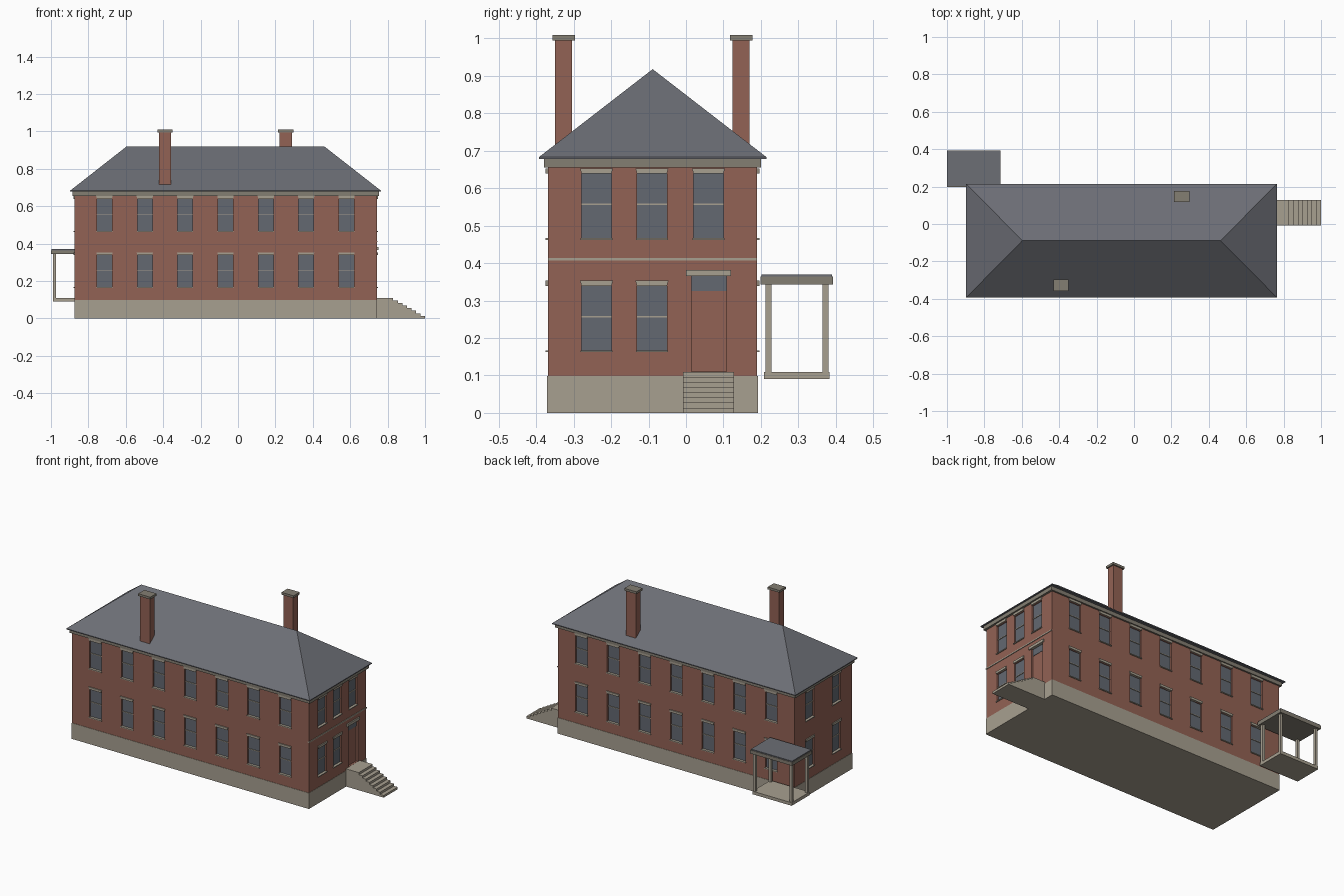
import bpy, bmesh
from mathutils import Matrix, Vector

cube = bpy.data.objects.get("Cube")
if cube:
    bpy.data.objects.remove(cube, do_unlink=True)


def material(name, r, g, b):
    m = bpy.data.materials.new(name)
    m.use_nodes = True
    m.diffuse_color = (r, g, b, 1)
    m.node_tree.nodes["Principled BSDF"].inputs["Base Color"].default_value = (r, g, b, 1)
    return m


STONE = material("pale stone", 0.39, 0.35, 0.28)
TRIM = material("grey trim", 0.23, 0.21, 0.17)
BRICK = material("red brick", 0.29, 0.122, 0.089)
SLATE = material("roof slate", 0.15, 0.156, 0.178)
GLASS = material("window glass", 0.125, 0.14, 0.165)


def box(bm, lo, hi, frame=Matrix(), flare=0):
    """Add a box; flare widens its top along the first axis."""
    size = Vector(hi) - Vector(lo)
    mid = (Vector(hi) + Vector(lo)) / 2
    verts = bmesh.ops.create_cube(bm, size=1)["verts"]
    for v in verts:
        if v.co.z > 0 and flare:
            v.co.x *= 1 + 2 * flare / size.x
        v.co = frame @ (v.co * size + mid)


def finish(name, bm, mat):
    bmesh.ops.recalc_face_normals(bm, faces=bm.faces)
    mesh = bpy.data.meshes.new(name)
    bm.to_mesh(mesh)
    bm.free()
    mesh.materials.append(mat)
    ob = bpy.data.objects.new(name, mesh)
    bpy.context.collection.objects.link(ob)
    return ob


def boxes(name, mat, *pairs):
    bm = bmesh.new()
    for lo, hi in pairs:
        box(bm, lo, hi)
    return finish(name, bm, mat)


def prism(name, mat, outline, y0, y1):
    """Extrude an x-z outline along y."""
    bm = bmesh.new()
    face = bm.faces.new([bm.verts.new((x, y0, z)) for x, z in outline])
    ext = bmesh.ops.extrude_face_region(bm, geom=[face])["geom"]
    moved = [g for g in ext if isinstance(g, bmesh.types.BMVert)]
    bmesh.ops.translate(bm, verts=moved, vec=(0, y1 - y0, 0))
    return finish(name, bm, mat)


# Main block
X0, X1, Y0, Y1 = -0.873, 0.742, -0.369, 0.19
EAVE = 0.68
boxes("foundation", STONE, ((X0 - .002, Y0 - .002, 0), (X1 + .002, Y1 + .002, .098)))
walls = boxes("brick_walls", BRICK, ((X0, Y0, .09), (X1, Y1, .66)))
boxes("cornice", TRIM, ((X0 - .011, Y0 - .01, .655), (X1 + .013, Y1 + .01, EAVE)))
boxes("belt_course", STONE, ((X1 - .01, Y0, .407), (X1 + .004, Y1, .414)))


# Each wall frame: x runs along the wall, y points outward, z is up
def wall_frame(origin, along, outward):
    m = Matrix((along, outward, (0, 0, 1))).transposed().to_4x4()
    return Matrix.Translation(origin) @ m


front = wall_frame((0, Y0, 0), (1, 0, 0), (0, -1, 0))
back = wall_frame((0, Y1, 0), (1, 0, 0), (0, 1, 0))
right = wall_frame((X1, 0, 0), (0, 1, 0), (1, 0, 0))
left = wall_frame((X0, 0, 0), (0, 1, 0), (-1, 0, 0))
LOWER, UPPER = .165, .465

long_side = [-0.714 + .2157 * i for i in range(7)]
windows = [(f, u, z) for f in (front, back) for u in long_side for z in (LOWER, UPPER)]
windows += [(left, u, z) for u in (-.22, .04) for z in (LOWER, UPPER)]
windows += [(right, u, z) for u in (-.239, -.091) for z in (LOWER, UPPER)]
windows.append((right, .06, UPPER))

# Windows: recess, pane, meeting rail, splayed lintel and sill
recess, pane, rail, lintel, sill = (bmesh.new() for _ in range(5))
for f, u, z in windows:
    a, b = u - .04, u + .04
    box(recess, (a, -.012, z), (b, .02, z + .174), f)
    box(pane, (a, -.018, z), (b, -.010, z + .174), f)
    box(rail, (a, -.012, z + .09), (b, -.006, z + .094), f)
    box(lintel, (a, -.01, z + .174), (b, .006, z + .188), f, flare=.004)
    box(sill, (a - .003, -.012, z - .003), (b + .003, .006, z + .002), f)

# Doorway with a transom light and a shallow hood
box(recess, (.015, -.012, .11), (.108, .02, .367), right)
box(pane, (.015, -.018, .325), (.108, -.010, .367), right)
finish("window_panes", pane, GLASS)
finish("window_rails", rail, STONE)
finish("window_lintels", lintel, STONE)
finish("window_sills", sill, STONE)
boxes("door_hood", STONE, ((X1 - .01, 0, .366), (X1 + .008, .12, .382)))

cutter = finish("recess_cutter", recess, BRICK)
cutter.hide_render = True
mod = walls.modifiers.new("recesses", "BOOLEAN")
mod.operation, mod.solver, mod.object = "DIFFERENCE", "EXACT", cutter
bpy.context.view_layer.objects.active = walls
bpy.ops.object.modifier_apply(modifier=mod.name)
bpy.data.objects.remove(cutter, do_unlink=True)

# Hipped roof: a thin eave slab whose top rises to a ridge
RX0, RX1, RY0, RY1 = -0.897, 0.764, -0.393, 0.215
RIDGE_Y, RIDGE_Z = -.089, .918
bm = bmesh.new()
low, high = ([bm.verts.new((x, y, z)) for x, y in
              ((RX0, RY0), (RX1, RY0), (RX1, RY1), (RX0, RY1))] for z in (EAVE - .002, EAVE + .003))
p = bm.verts.new((-.597, RIDGE_Y, RIDGE_Z))
q = bm.verts.new((.463, RIDGE_Y, RIDGE_Z))
bm.faces.new(low)
for i in range(4):
    j = (i + 1) % 4
    bm.faces.new((low[i], low[j], high[j], high[i]))
a, b, c, d = high
for ring in ((a, b, q, p), (b, c, q), (c, d, p, q), (d, a, p)):
    bm.faces.new(ring)
finish("hipped_roof", bm, SLATE)

# Chimneys
for name, x, y in (("front_chimney", -.39, -.327), ("back_chimney", .256, .147)):
    boxes(name, BRICK, ((x - .033, y - .023, .70), (x + .033, y + .023, .997)))
    boxes(name + "_cap", TRIM, ((x - .041, y - .03, .995), (x + .041, y + .03, 1.009)))

# Entrance stair: landing and a straight flight, solid to the ground
STEPS, TOP, START, END = 8, .109, .83, 1.0
outline = [(X1, 0), (X1, TOP)]
for i in range(STEPS):
    x = START + (END - START) * i / (STEPS - 1)
    outline += [(x, TOP * (1 - i / STEPS)), (x, TOP * (1 - (i + 1) / STEPS))]
prism("entrance_stair", STONE, outline, -.008, .128)

# Corner porch
boxes("porch_floor", STONE, ((-.99, .208, .09), (-.722, .383, .109)))
bm = bmesh.new()
for x in (-.98, -.732):
    for y in (.22, .372):
        box(bm, (x - .008, y - .008, .1), (x + .008, y + .008, .35))
finish("porch_posts", bm, STONE)
boxes("porch_fascia", TRIM, ((-1, .199, .343), (-.713, .393, .364)))
boxes("porch_roof", SLATE, ((-.997, .202, .36), (-.716, .39, .37)))
